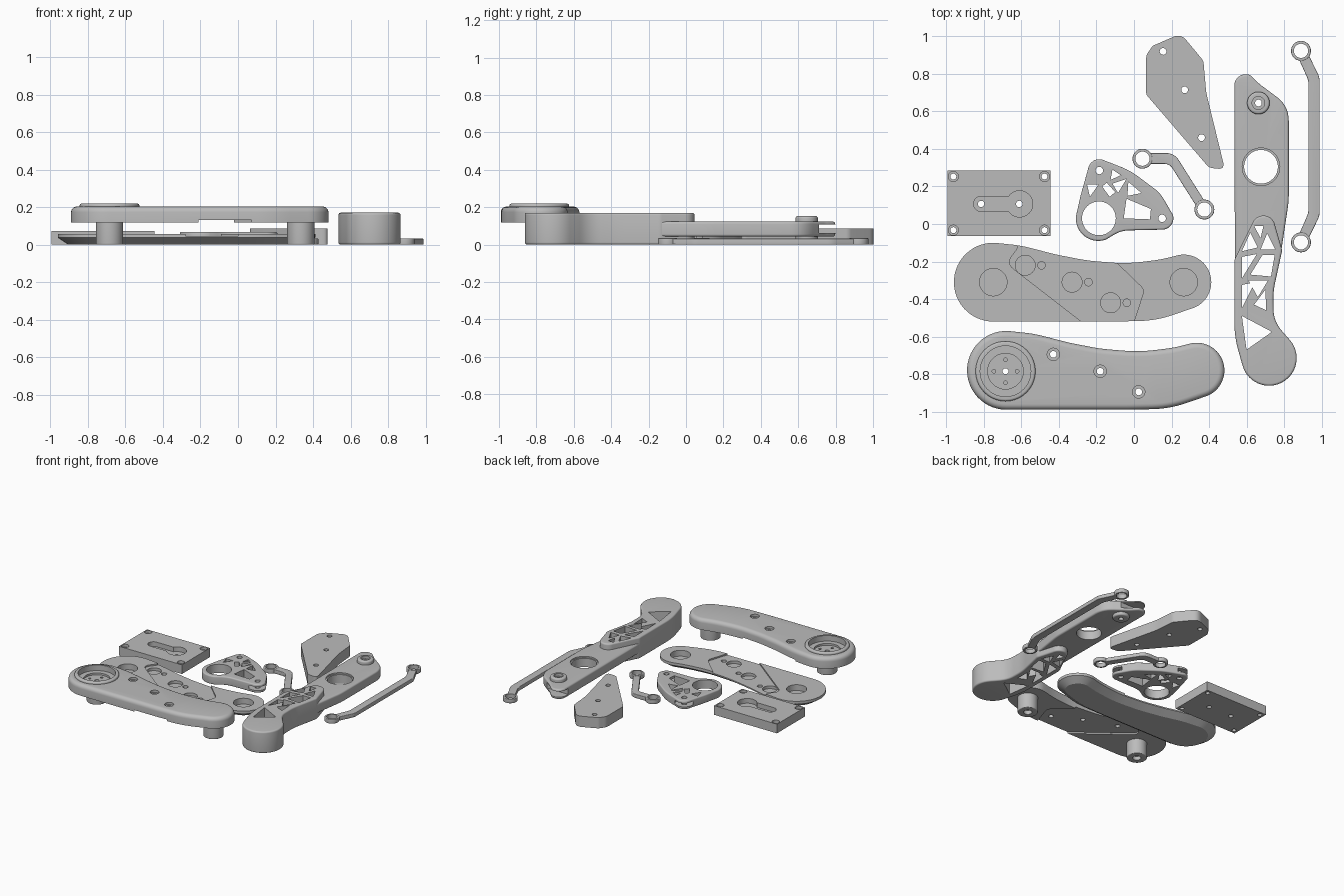
import bpy, bmesh, math
from mathutils import Vector

grey = bpy.data.materials.new("plain grey")
grey.diffuse_color = (0.5, 0.5, 0.5, 1)


def arc(cx, cy, r, a0, a1, n=28):
    return [(cx + r * math.cos(math.radians(a0 + (a1 - a0) * i / n)),
             cy + r * math.sin(math.radians(a0 + (a1 - a0) * i / n))) for i in range(n + 1)]


def circle(cx, cy, r, n=40):
    return arc(cx, cy, r, 0, 360, n)[:-1]


def outline(pts, steps=7):
    """Round every corner given as (x, y, radius)."""
    out, n = [], len(pts)
    for i, p in enumerate(pts):
        c = Vector(p[:2])
        if len(p) == 2:
            out.append(c)
            continue
        a, b = Vector(pts[i - 1][:2]) - c, Vector(pts[(i + 1) % n][:2]) - c
        d = min(p[2] / math.tan(a.angle(b) / 2), 0.48 * min(a.length, b.length))
        s, e = c + a.normalized() * d, c + b.normalized() * d
        for k in range(steps + 1):
            t = k / steps
            out.append(s * (1 - t) ** 2 + c * 2 * t * (1 - t) + e * t * t)
    return out


def rounded(z0, z1, low=0.0, high=0.0, n=5):
    """Side profile as (inset, z) pairs with rounded lower and upper edges."""
    q = [i / n * math.pi / 2 for i in range(n + 1)]
    lo = [(low * (1 - math.sin(a)), z0 + low * (1 - math.cos(a))) for a in q] if low else [(0, z0)]
    hi = [(high * (1 - math.cos(a)), z1 - high * (1 - math.sin(a))) for a in q] if high else [(0, z1)]
    return lo + hi


def loft(name, pts, profile):
    """Solid made from a flat outline, inset at each height of the profile."""
    pts = [Vector(p[:2]) for p in pts]
    pts = [p for i, p in enumerate(pts) if (p - pts[i - 1]).length > 1e-4]
    n = len(pts)
    if sum(pts[i - 1].cross(pts[i]) for i in range(n)) < 0:
        pts.reverse()
    normals = []
    for i, p in enumerate(pts):
        a, b = (p - pts[i - 1]).normalized(), (pts[(i + 1) % n] - p).normalized()
        na, nb = Vector((-a.y, a.x)), Vector((-b.y, b.x))
        normals.append((na + nb) / max(1 + na.dot(nb), 0.3))
    bm = bmesh.new()
    rings = [[bm.verts.new((*(p + m * d), z)) for p, m in zip(pts, normals)] for d, z in profile]
    for r, s in zip(rings, rings[1:]):
        for i in range(n):
            bm.faces.new((r[i - 1], r[i], s[i], s[i - 1]))
    bm.faces.new(rings[0][::-1])
    bm.faces.new(rings[-1])
    me = bpy.data.meshes.new(name)
    bm.to_mesh(me)
    bm.free()
    me.materials.append(grey)
    ob = bpy.data.objects.new(name, me)
    bpy.context.collection.objects.link(ob)
    return ob


def combine(ob, tool, op='DIFFERENCE'):
    mod = ob.modifiers.new("combine", 'BOOLEAN')
    mod.operation, mod.object, mod.solver = op, tool, 'EXACT'
    bpy.context.view_layer.objects.active = ob
    bpy.ops.object.modifier_apply(modifier=mod.name)
    bpy.data.objects.remove(tool)


def cut(ob, pts, z0=-1, z1=1):
    combine(ob, loft("cutter", pts, [(0, z0), (0, z1)]))


def add(ob, pts, profile):
    combine(ob, loft("addition", pts, profile), 'UNION')


def finish(*obs):
    for ob in obs:
        bpy.ops.object.select_all(action='DESELECT')
        ob.select_set(True)
        bpy.context.view_layer.objects.active = ob
        bpy.ops.object.shade_smooth_by_angle(angle=math.radians(30))


def shift(pts, dx, dy):
    return [(p[0] + dx, p[1] + dy) for p in pts]


# Shared outline of the two cover halves, and the spacer pocket in both
cover = outline(arc(-0.75, -0.31, 0.21, 80, 270) + [(-0.1, -0.52, 1), (0.12, -0.515, 1)]
                + arc(0.265, -0.31, 0.147, -75, 100)
                + [(0.14, -0.19, 1), (-0.04, -0.212, 1), (-0.25, -0.195, 1),
                   (-0.42, -0.162, 1), (-0.6, -0.115, 1)])
pocket = outline([(-0.61, -0.05), (-0.62, -0.13, 0.05), (-0.68, -0.21, 0.06), (-0.28, -0.52),
                  (-0.28, -0.6), (-0.01, -0.6), (0, -0.52), (0.055, -0.35, 0.04), (-0.09, -0.21),
                  (-0.09, -0.05)])
screws = [(-0.58, -0.22), (-0.33, -0.31), (-0.125, -0.42)]

# Lower cover: chamfered underside, blind sockets
lower = loft("lower_cover", cover, [(0.055, 0), (0, 0.037), (0, 0.058)])
cut(lower, pocket, 0.047, 1)
for x in (-0.75, 0.265):
    cut(lower, circle(x, -0.31, 0.073), 0.012)
for x, y in screws:
    cut(lower, circle(x, y, 0.053), 0.025)
    cut(lower, circle(x + 0.087, y, 0.02), 0.025)

# Upper cover: posts below, raised bearing ring above
upper = loft("upper_cover", shift(cover, 0.07, -0.47), rounded(0.118, 0.203, 0, 0.03))
cut(upper, shift(pocket, 0.07, -0.47), -1, 0.13)
for x in (-0.685, 0.335):
    add(upper, circle(x, -0.785, 0.073), rounded(0, 0.15, 0.006, 0))
    cut(upper, circle(x, -0.785, 0.03), -1, 0.03)
add(upper, circle(-0.685, -0.785, 0.16), rounded(0.18, 0.219, 0, 0.012))
cut(upper, circle(-0.685, -0.785, 0.135), 0.175)
cut(upper, circle(-0.685, -0.785, 0.095), 0.16)
cut(upper, circle(-0.685, -0.785, 0.016, 16))
for a in range(4):
    cut(upper, circle(-0.685 + 0.062 * math.cos(a * math.pi / 2),
                      -0.785 + 0.062 * math.sin(a * math.pi / 2), 0.01, 12), 0.12)
for x, y in screws:
    x, y = x + 0.15, y - 0.475
    cut(upper, circle(x, y, 0.033), 0.185)
    cut(upper, circle(x, y, 0.018, 24))

# Spacer block
spacer = loft("spacer_block", outline([
    (0.065, 0.69, 0.03), (0.065, 0.9, 0.06), (0.1, 0.95, 0.03), (0.25, 1.015, 0.06),
    (0.37, 0.87, 0.05), (0.385, 0.7, 0.3), (0.485, 0.29, 0.06), (0.4, 0.3, 0.05)]),
    [(0, 0), (0, 0.085)])
for x, y in ((0.155, 0.92), (0.27, 0.715), (0.36, 0.46)):
    cut(spacer, circle(x, y, 0.018, 24))

# Rectangular mounting plate with corner holes and keyhole recess
plate = loft("mounting_plate", [(-0.995, -0.065), (-0.445, -0.065), (-0.445, 0.285), (-0.995, 0.285)],
             [(0, 0), (0, 0.072)])
for x in (-0.963, -0.477):
    for y in (-0.033, 0.253):
        cut(plate, circle(x, y, 0.027, 24), 0.05)
        cut(plate, circle(x, y, 0.016, 24))
cut(plate, arc(-0.815, 0.107, 0.04, 90, 270) + arc(-0.61, 0.107, 0.07, -145, 145), 0.035)
for x in (-0.815, -0.612):
    cut(plate, circle(x, 0.107, 0.017, 24))

# Three-point bracket with truss openings and forked lobes
bracket = loft("triangle_bracket", outline(
    arc(-0.19, 0.03, 0.12, 175, 290) + [(-0.07, -0.035, 0.2)] + arc(0.15, 0.03, 0.06, -90, 20)
    + [(0.14, 0.165, 0.2), (-0.02, 0.285, 0.4)] + arc(-0.185, 0.285, 0.06, 65, 165)
    + [(-0.285, 0.15, 0.3)]), rounded(0, 0.068, 0.01, 0.01))
for x, y in ((0.15, 0.03), (-0.185, 0.285)):
    cut(bracket, circle(x, y, 0.068), 0.02, 0.048)
    cut(bracket, circle(x, y, 0.02, 24))
cut(bracket, circle(-0.187, 0.03, 0.09))
for tri in ([(-0.25, 0.21), (-0.19, 0.21), (-0.235, 0.145)],
            [(-0.115, 0.29), (-0.07, 0.26), (-0.125, 0.235)],
            [(-0.17, 0.2), (-0.145, 0.22), (-0.1, 0.17), (-0.13, 0.145)],
            [(-0.115, 0.215), (-0.04, 0.24), (-0.085, 0.165)],
            [(-0.03, 0.225), (0.04, 0.165), (-0.035, 0.15)],
            [(-0.04, 0.135), (0.09, 0.08), (0.085, 0.025), (-0.055, 0.03)]):
    cut(bracket, tri)

# Forearm with bearing bore, joint boss and forked tip
forearm = loft("forearm", outline([
    (0.538, -0.25), (0.745, -0.3), (0.787, -0.13, 0.4), (0.825, 0.12, 0.5), (0.825, 0.63, 0.16),
    (0.67, 0.745, 0.2)] + arc(0.595, 0.738, 0.06, 60, 180)), rounded(0.043, 0.123, 0.013, 0.013))
cut(forearm, [(0.4, 0.71), (1, 0.71), (1, 0.9), (0.4, 0.9)], 0.062, 0.107)
cut(forearm, circle(0.677, 0.305, 0.1), 0.112)
cut(forearm, circle(0.677, 0.305, 0.09))
add(forearm, circle(0.663, 0.645, 0.06), rounded(0.018, 0.152, 0.012, 0.012))
cut(forearm, circle(0.663, 0.645, 0.034, 24), 0.13)
cut(forearm, circle(0.663, 0.645, 0.018, 24))

# Tall upper arm wrapping the forearm root
arm = loft("upper_arm", outline(
    arc(0.72, -0.715, 0.147, 195, 400) + [(0.745, -0.52, 0.4), (0.742, -0.36, 0.4), (0.79, -0.14, 0.05)]
    + arc(0.69, -0.018, 0.063, 10, 150) + [(0.535, -0.19, 0.06), (0.535, -0.6, 0.6)]),
    rounded(0, 0.17, 0.012, 0.012))
for tri in ([(0.64, -0.01), (0.69, -0.01), (0.675, -0.075)],
            [(0.62, -0.045), (0.575, -0.145), (0.66, -0.125)],
            [(0.71, -0.05), (0.752, -0.135), (0.675, -0.135)],
            [(0.575, -0.175), (0.655, -0.16), (0.575, -0.29)],
            [(0.685, -0.165), (0.75, -0.165), (0.73, -0.28), (0.62, -0.27)],
            [(0.575, -0.325), (0.645, -0.31), (0.575, -0.45)],
            [(0.61, -0.3), (0.715, -0.3), (0.66, -0.39)],
            [(0.7, -0.35), (0.705, -0.46), (0.64, -0.43)],
            [(0.575, -0.49), (0.735, -0.575), (0.6, -0.67)]):
    cut(arm, tri)
    cut(forearm, tri)


# Flat links with ring ends
def link(name, ends, bar, hole):
    ob = loft(name, bar, rounded(0, 0.032, 0.005, 0.005))
    for x, y in ends:
        add(ob, circle(x, y, 0.053), rounded(0, 0.034, 0.005, 0.005))
    for x, y in ends:
        cut(ob, circle(x, y, hole))
    return ob


long_link = link("long_link", [(0.89, 0.923), (0.89, -0.098)], outline([
    (0.865, 0.91), (0.93, 0.765, 0.1), (0.93, 0.06, 0.1), (0.865, -0.09), (0.915, -0.11),
    (0.99, 0.045, 0.1), (0.99, 0.78, 0.1), (0.915, 0.935)]), 0.038)
short_link = link("short_link", [(0.045, 0.348), (0.375, 0.077)], outline([
    (0.045, 0.378), (0.215, 0.378, 0.08), (0.4, 0.085), (0.345, 0.075),
    (0.19, 0.32, 0.05), (0.045, 0.32)]), 0.038)

finish(lower, upper, spacer, plate, bracket, forearm, arm, long_link, short_link)
